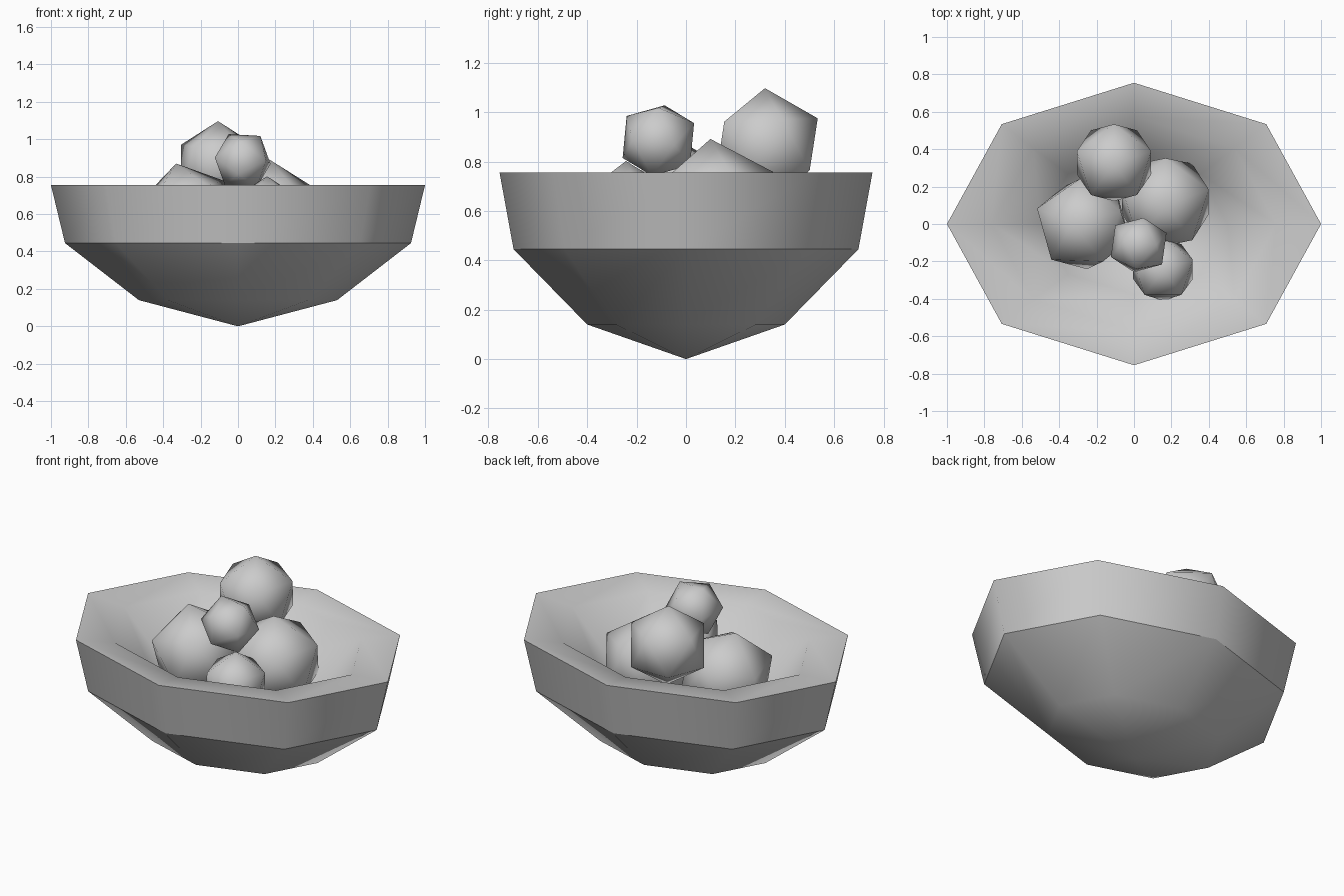
import bpy, bmesh, math
from mathutils import Matrix

if "Cube" in bpy.data.objects:
    bpy.data.objects.remove(bpy.data.objects["Cube"])

mat = bpy.data.materials.new("light grey")
mat.diffuse_color = (0.6, 0.6, 0.6, 1)
mat.use_nodes = True
mat.node_tree.nodes["Principled BSDF"].inputs["Base Color"].default_value = mat.diffuse_color


def finish(bm, name):
    bmesh.ops.recalc_face_normals(bm, faces=bm.faces)
    for f in bm.faces:
        f.smooth = True
    me = bpy.data.meshes.new(name)
    bm.to_mesh(me)
    bm.free()
    me.materials.append(mat)
    ob = bpy.data.objects.new(name, me)
    bpy.context.collection.objects.link(ob)
    return ob


# bowl: eight-sided oval lathe, outer wall, broad lip and sloping hollow inside
SIDES, DEPTH = 8, 0.755
profile = [(0.53, 0.14), (0.925, 0.445), (1.0, DEPTH),
           (0.76, 0.735), (0.50, 0.48), (0.28, 0.36)]
bm = bmesh.new()
rings = []
for r, z in profile:
    rings.append([bm.verts.new((r * math.cos(i * math.tau / SIDES),
                                r * DEPTH * math.sin(i * math.tau / SIDES), z))
                  for i in range(SIDES)])
outer_pole = bm.verts.new((0, 0, 0))
inner_pole = bm.verts.new((0, 0, 0.31))
for i in range(SIDES):
    j = (i + 1) % SIDES
    for a, b in zip(rings, rings[1:]):
        bm.faces.new((a[i], a[j], b[j], b[i]))
    bm.faces.new((outer_pole, rings[0][j], rings[0][i]))
    bm.faces.new((inner_pole, rings[-1][i], rings[-1][j]))
    # crisp edges at the shoulder and the rim
    for ring in rings[1:3]:
        bm.edges.get((ring[i], ring[j])).smooth = False
finish(bm, "bowl")


def rot(deg, axis):
    return Matrix.Rotation(math.radians(deg), 4, axis)


# fruits: low-poly balls, (name, centre, radius, yaw, tilt, roll, spin)
fruits = [
    ("back_fruit", (-0.107, 0.328, 0.863), 0.234, 90, 0, 2, 0),
    ("left_fruit", (-0.270, 0.000, 0.607), 0.270, 16, -13, 0, 0),
    ("right_fruit", (0.168, 0.118, 0.620), 0.272, 90, 0, 4, 0),
    ("front_fruit", (0.155, -0.243, 0.615), 0.187, 18, 0, 0, 0),
    ("top_fruit", (0.025, -0.112, 0.885), 0.163, 36, 35, -6, -8),
]
for name, centre, radius, yaw, tilt, roll, spin in fruits:
    bm = bmesh.new()
    turn = rot(spin, 'Z') @ rot(roll, 'X') @ rot(tilt, 'Y') @ rot(yaw, 'Z')
    bmesh.ops.create_icosphere(bm, subdivisions=1, radius=radius, matrix=turn)
    finish(bm, name).location = centre
